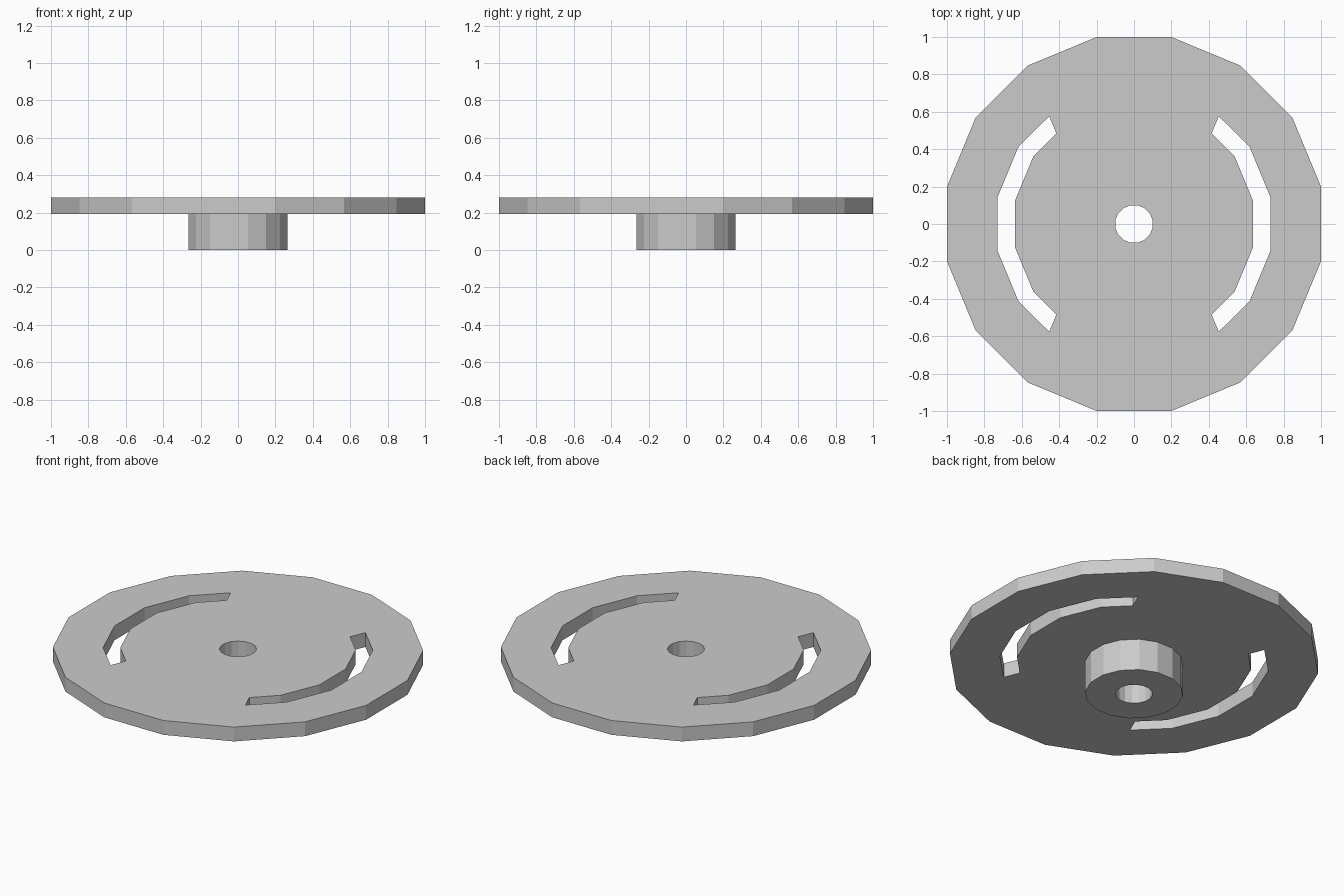
import bpy
import bmesh
from math import cos, sin, pi, radians

cube = bpy.data.objects.get("Cube")
if cube:
    bpy.data.objects.remove(cube, do_unlink=True)

SIDES = 16
DISC_BOTTOM, DISC_TOP = 0.193, 0.28

grey = bpy.data.materials.new("light grey")
grey.use_nodes = True
colour = (0.6, 0.6, 0.6, 1)
grey.diffuse_color = colour
grey.node_tree.nodes["Principled BSDF"].inputs["Base Color"].default_value = colour


def ring(apothem):
    """Regular polygon with flats facing the axes."""
    r = apothem / cos(pi / SIDES)
    angles = [2 * pi * (i + 0.5) / SIDES for i in range(SIDES)]
    return [(r * cos(a), r * sin(a)) for a in angles]


def slot(side):
    """Curved slot: faceted outer and inner arcs with cut ends."""
    steps = [radians(a) for a in (-33.75, -11.25, 11.25, 33.75)]
    outer = [(0.743 * cos(a), 0.743 * sin(a)) for a in steps]
    inner = [(0.648 * cos(a), 0.648 * sin(a)) for a in steps]
    outer = [(0.453, -0.576)] + outer + [(0.453, 0.576)]
    inner = [(0.415, -0.484)] + inner + [(0.415, 0.484)]
    return [(side * x, y) for x, y in outer + inner[::-1]]


def plate(name, outlines, bottom, top):
    """Extrude a filled outline; the later outlines become openings."""
    curve = bpy.data.curves.new(name + "_outline", "CURVE")
    curve.dimensions = "2D"
    curve.fill_mode = "BOTH"
    curve.extrude = (top - bottom) / 2
    for points in outlines:
        spline = curve.splines.new("POLY")
        spline.points.add(len(points) - 1)
        for p, (x, y) in zip(spline.points, points):
            p.co = (x, y, 0, 1)
        spline.use_cyclic_u = True
    helper = bpy.data.objects.new(name + "_outline", curve)
    bpy.context.collection.objects.link(helper)
    bpy.context.view_layer.update()
    graph = bpy.context.evaluated_depsgraph_get()
    mesh = bpy.data.meshes.new_from_object(helper.evaluated_get(graph))
    bpy.data.objects.remove(helper, do_unlink=True)

    # Weld caps to walls and set the height
    bm = bmesh.new()
    bm.from_mesh(mesh)
    bmesh.ops.remove_doubles(bm, verts=bm.verts, dist=0.0005)
    bmesh.ops.recalc_face_normals(bm, faces=bm.faces)
    bmesh.ops.translate(bm, verts=bm.verts, vec=(0, 0, (top + bottom) / 2))
    for f in bm.faces:
        f.smooth = False
        f.material_index = 0
    bm.to_mesh(mesh)
    bm.free()
    mesh.materials.clear()
    mesh.materials.append(grey)
    obj = bpy.data.objects.new(name, mesh)
    bpy.context.collection.objects.link(obj)
    return obj


bore = ring(0.1)

# Wide slotted disc and the hub below it
plate("slotted_disc", [ring(1.0), bore, slot(1), slot(-1)], DISC_BOTTOM, DISC_TOP)
plate("hub", [ring(0.265), bore], 0, DISC_BOTTOM)
